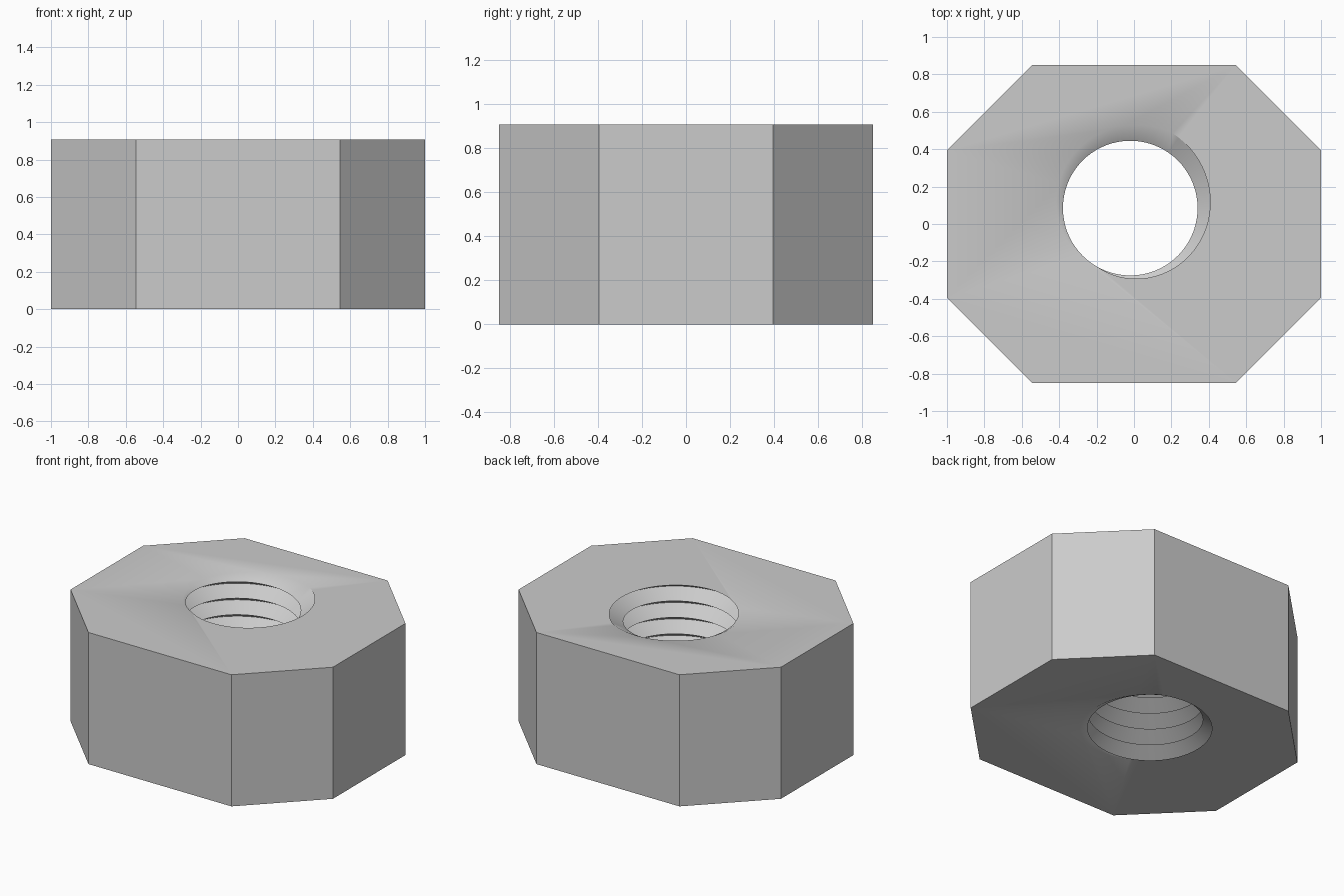
import bpy, bmesh, math

if "Cube" in bpy.data.objects:
    bpy.data.objects.remove(bpy.data.objects["Cube"])

HEIGHT = 0.907
CENTRE = (-0.02, 0.085)      # axis of the off-centre bore
R_MINOR, R_MAJOR = 0.36, 0.46
TURNS, STEPS = 8, 72         # turns within the height, steps per turn
PITCH = HEIGHT / TURNS
PHASE = math.radians(60.5)   # where the groove runs out of the top

grey = bpy.data.materials.new("plain grey")
grey.diffuse_color = (0.6, 0.6, 0.6, 1)
grey.use_nodes = True
grey.node_tree.nodes["Principled BSDF"].inputs["Base Color"].default_value = grey.diffuse_color


def make_object(name, bm):
    bmesh.ops.recalc_face_normals(bm, faces=bm.faces[:])
    mesh = bpy.data.meshes.new(name)
    bm.to_mesh(mesh)
    bm.free()
    mesh.materials.append(grey)
    obj = bpy.data.objects.new(name, mesh)
    bpy.context.collection.objects.link(obj)
    return obj


# Nut body: stretched octagon, extruded upwards
quarter = [(1, 0.395), (0.545, 0.85)]
outline = (quarter + [(-x, y) for x, y in reversed(quarter)]
           + [(-x, -y) for x, y in quarter]
           + [(x, -y) for x, y in reversed(quarter)])
bm = bmesh.new()
base = bm.faces.new([bm.verts.new((x, y, 0)) for x, y in outline])
top = bmesh.ops.extrude_face_region(bm, geom=[base])
bmesh.ops.translate(bm, vec=(0, 0, HEIGHT),
                    verts=[v for v in top["geom"] if isinstance(v, bmesh.types.BMVert)])
nut = make_object("nut_body", bm)

# Threaded rod used as cutter: two interleaved helices joined by sloping flanks
bm = bmesh.new()


def helix(radius, shift):
    points = []
    for i in range((TURNS + 4) * STEPS + 1):
        a = PHASE + math.tau * i / STEPS
        z = PITCH * (i / STEPS - 2 + shift)
        points.append(bm.verts.new((CENTRE[0] + radius * math.cos(a),
                                    CENTRE[1] + radius * math.sin(a), z)))
    return points


root = helix(R_MAJOR, 0)
crest = helix(R_MINOR, 0.5)
for i in range(len(root) - 1):
    bm.faces.new((root[i], root[i + 1], crest[i + 1], crest[i]))
    if i + STEPS + 1 < len(root):
        bm.faces.new((crest[i], crest[i + 1], root[i + STEPS + 1], root[i + STEPS]))

# Close both rod ends with a fan, well outside the body
rims = [e for e in bm.edges if e.is_boundary]
for sign in (-1, 1):
    hub = bm.verts.new((*CENTRE, HEIGHT / 2 + sign * (HEIGHT / 2 + 4 * PITCH)))
    for e in rims:
        if (e.verts[0].co.z - HEIGHT / 2) * sign > 0:
            bm.faces.new((*e.verts, hub))
cutter = make_object("thread_cutter", bm)
cutter.hide_render = True

# Cut the threaded bore
cut = nut.modifiers.new("threaded_bore", "BOOLEAN")
cut.operation = "DIFFERENCE"
cut.solver = "EXACT"
cut.object = cutter
bpy.context.view_layer.objects.active = nut
nut.select_set(True)
bpy.ops.object.modifier_apply(modifier=cut.name)
bpy.data.objects.remove(cutter)

# Smooth the flanks, keep the body and thread edges sharp
bpy.ops.object.shade_smooth_by_angle(angle=math.radians(33))
